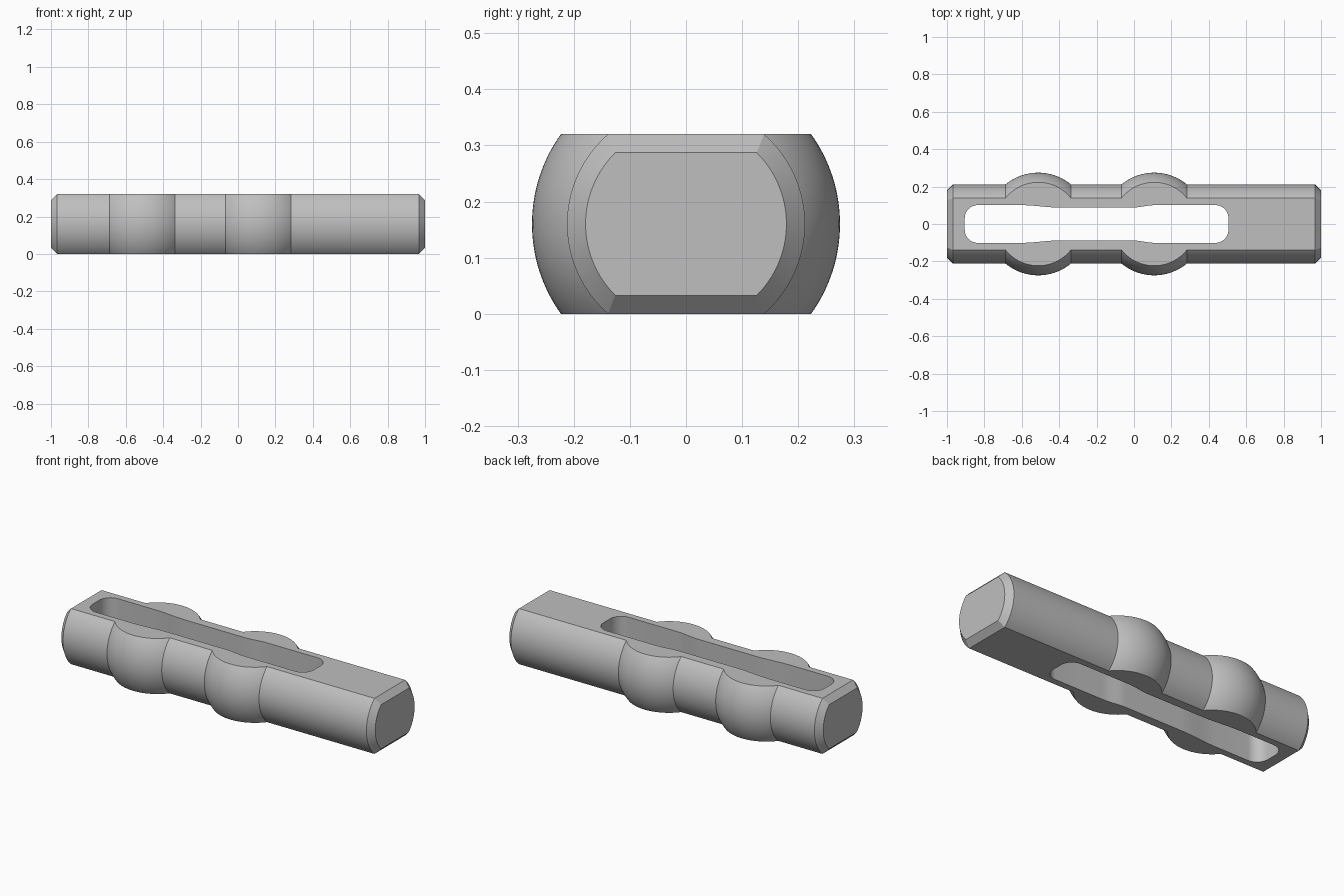
import bpy, bmesh, math

old = bpy.data.objects.get("Cube")
if old:
    bpy.data.objects.remove(old, do_unlink=True)

MID, R, BULB_R, CHAMFER = 0.16, 0.212, 0.2745, 0.033
BULBS = (-0.512, 0.108)
ARC = 32

grey = bpy.data.materials.new("plain grey")
grey.use_nodes = True
colour = (0.52, 0.52, 0.52, 1)
grey.diffuse_color = colour
grey.node_tree.nodes["Principled BSDF"].inputs["Base Color"].default_value = colour


def make_object(name, bm):
    bmesh.ops.recalc_face_normals(bm, faces=bm.faces)
    mesh = bpy.data.meshes.new(name)
    bm.to_mesh(mesh)
    bm.free()
    mesh.materials.append(grey)
    obj = bpy.data.objects.new(name, mesh)
    bpy.context.collection.objects.link(obj)
    return obj


def section(bm, x, r, half):
    """Circle across x, cut flat above and below."""
    a = math.asin(half / r)
    angles = [-a + 2 * a * i / ARC for i in range(ARC + 1)]
    angles += [t + math.pi for t in angles]
    return [bm.verts.new((x, r * math.cos(t), MID + r * math.sin(t))) for t in angles]


# Stations along the handle: chamfered ends and two ball-shaped swells
stations = [(-1, R - CHAMFER, MID - CHAMFER), (-1 + CHAMFER, R, MID)]
reach = math.sqrt(BULB_R ** 2 - R ** 2)
for centre in BULBS:
    for i in range(33):
        d = -reach * math.cos(math.pi * i / 32)
        stations.append((centre + d, math.sqrt(BULB_R ** 2 - d * d), MID))
stations += [(1 - CHAMFER, R, MID), (1, R - CHAMFER, MID - CHAMFER)]

# Handle body
bm = bmesh.new()
rings = [section(bm, *s) for s in stations]
for a, b in zip(rings, rings[1:]):
    for i in range(len(a)):
        j = (i + 1) % len(a)
        bm.faces.new((a[i], a[j], b[j], b[i]))
bm.faces.new(rings[0])
bm.faces.new(rings[-1])
handle = make_object("handle_body", bm)

# Slot outline: rounded ends and a gently narrowed waist
LEFT, RIGHT, WIDE, WAIST, ROUND = -0.905, 0.505, 0.101, 0.087, 0.07


def corner(cx, start):
    return [(cx + ROUND * math.cos(math.radians(start - 9 * i)),
             WIDE - ROUND + ROUND * math.sin(math.radians(start - 9 * i)))
            for i in range(11)]


def ease(x0, x1, y0, y1):
    return [(x0 + (x1 - x0) * i / 8,
             y0 + (y1 - y0) * (1 - math.cos(math.pi * i / 8)) / 2) for i in range(9)]


upper = (corner(LEFT + ROUND, 180) + ease(-0.61, -0.38, WIDE, WAIST)
         + ease(-0.02, 0.12, WAIST, WIDE) + corner(RIGHT - ROUND, 90))
outline = upper + [(x, -y) for x, y in reversed(upper)]

bm = bmesh.new()
base = bm.faces.new([bm.verts.new((x, y, -0.1)) for x, y in outline])
grown = bmesh.ops.extrude_face_region(bm, geom=[base])["geom"]
bmesh.ops.translate(bm, vec=(0, 0, 0.6),
                    verts=[v for v in grown if isinstance(v, bmesh.types.BMVert)])
cutter = make_object("slot_cutter", bm)
cutter.hide_render = True

# Cut the slot through the body, then shade smooth with crisp edges
cut = handle.modifiers.new("slot", "BOOLEAN")
cut.operation, cut.solver, cut.object = "DIFFERENCE", "EXACT", cutter
bpy.ops.object.select_all(action="DESELECT")
handle.select_set(True)
bpy.context.view_layer.objects.active = handle
bpy.ops.object.modifier_apply(modifier=cut.name)
bpy.data.objects.remove(cutter, do_unlink=True)
bpy.ops.object.shade_smooth_by_angle(angle=math.radians(25))
